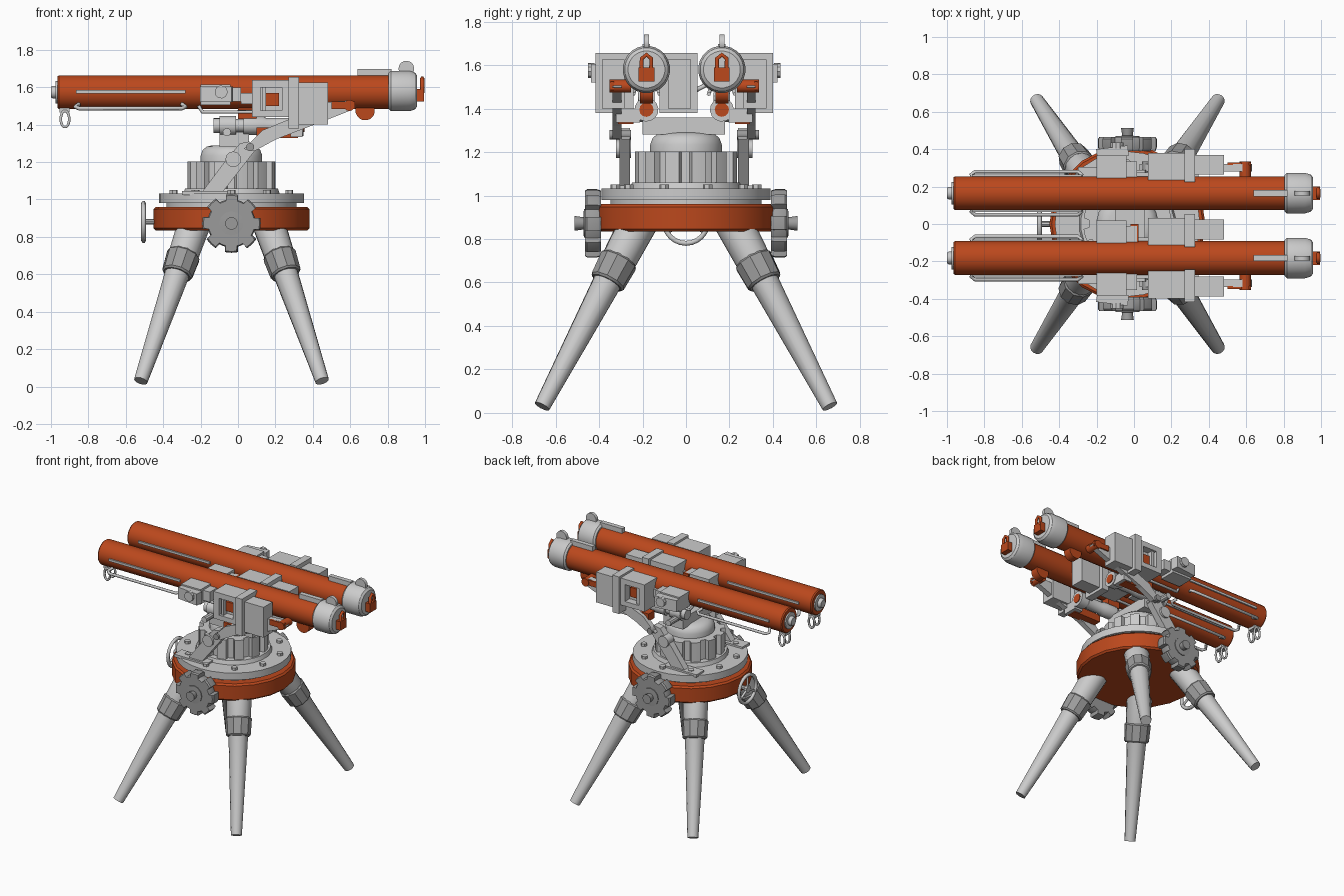
import bpy, bmesh
from math import sin, cos, pi, radians
from mathutils import Vector as V, Matrix

if "Cube" in bpy.data.objects:
    bpy.data.objects.remove(bpy.data.objects["Cube"])


def material(name, c):
    m = bpy.data.materials.new(name)
    m.diffuse_color = (*c, 1)
    m.use_nodes = True
    m.node_tree.nodes["Principled BSDF"].inputs["Base Color"].default_value = m.diffuse_color
    return m


RUST = material("rust_paint", (0.5, 0.065, 0.012))
DARK = material("dark_metal", (0.33, 0.33, 0.33))
CX = -0.035  # pedestal centre


def finish(name, bm, mat=None, smooth=True):
    bmesh.ops.recalc_face_normals(bm, faces=bm.faces)
    me = bpy.data.meshes.new(name)
    bm.to_mesh(me)
    bm.free()
    if smooth:
        me.shade_smooth()
        me.set_sharp_from_angle(angle=radians(32))
    if mat:
        me.materials.append(mat)
    ob = bpy.data.objects.new(name, me)
    bpy.context.collection.objects.link(ob)
    return ob


def box(name, x, y, z, mat=None, rz=0):
    """Box from (min, max) pairs, optionally turned about its own vertical axis."""
    bm = bmesh.new()
    c = V([(a + b) / 2 for a, b in (x, y, z)])
    size = [abs(b - a) for a, b in (x, y, z)]
    bmesh.ops.create_cube(bm, size=1, matrix=Matrix.Translation(c) @ Matrix.Rotation(rz, 4, 'Z')
                          @ Matrix.Diagonal((*size, 1)))
    return finish(name, bm, mat, False)


def lathe(name, origin, axis, profile, n=20, mat=None, section=None):
    """Sweep (distance, radius) steps along an axis; section = (angle, factor) list for gears."""
    section = section or [(2 * pi * (i + 0.5) / n, 1) for i in range(n)]
    axis = V(axis).normalized()
    u = axis.orthogonal().normalized()
    v = axis.cross(u)
    bm = bmesh.new()
    rings = [[bm.verts.new(V(origin) + axis * t + (u * cos(a) + v * sin(a)) * r * f) for a, f in section]
             for t, r in profile]
    for p, q in zip(rings, rings[1:]):
        for i in range(len(p)):
            j = (i + 1) % len(p)
            bm.faces.new((p[i], p[j], q[j], q[i]))
    bm.faces.new(rings[0])
    bm.faces.new(rings[-1])
    return finish(name, bm, mat)


def teeth(n, low):
    out = []
    for i in range(n):
        out += [((i + o) * 2 * pi / n, f) for o, f in ((-.28, 1), (0, 1), (.24, 1), (.3, low), (.48, low), (.66, low))]
    return out


def plate(name, pts, y, mat=None):
    """Side profile in x, z extruded between two y values."""
    bm = bmesh.new()
    a, b = ([bm.verts.new((px, yy, pz)) for px, pz in pts] for yy in y)
    for i in range(len(a)):
        j = (i + 1) % len(a)
        bm.faces.new((a[i], a[j], b[j], b[i]))
    bm.faces.new(a)
    bm.faces.new(b)
    return finish(name, bm, mat, False)


def rod(name, pts, r, closed=False, mat=None):
    cu = bpy.data.curves.new(name, 'CURVE')
    cu.dimensions = '3D'
    cu.bevel_depth, cu.bevel_resolution, cu.use_fill_caps = r, 1, True
    sp = cu.splines.new('POLY')
    sp.points.add(len(pts) - 1)
    for p, co in zip(sp.points, pts):
        p.co = (*co, 1)
    sp.use_cyclic_u = closed
    if mat:
        cu.materials.append(mat)
    ob = bpy.data.objects.new(name, cu)
    bpy.context.collection.objects.link(ob)
    return ob


def ring(name, c, r, thick, plane, n=20, mat=None, stretch=1):
    pts = []
    for i in range(n):
        a, b = r * cos(2 * pi * i / n), r * stretch * sin(2 * pi * i / n)
        pts.append(V(c) + (V((a, 0, b)) if plane == 'xz' else V((0, a, b))))
    return rod(name, pts, thick, True, mat)


# Legs with collars
for sx in (-1, 1):
    for sy in (-1, 1):
        foot = V((CX + sx * 0.485, sy * 0.662, 0.03))
        d = V((-sx * 0.34, -sy * 0.525, 1))
        lathe("leg", foot, d, [(0, .037), (.72, .068), (.76, .08), (1.0, .088)], 14)
        lathe("leg_collar", foot, d, [(.67, .076), (.68, .084), (.79, .09), (.80, .082)], 10, DARK)

# Turntable drum, flange, bolts, ring gear and dome
lathe("base_drum", (CX, 0, .835), (0, 0, 1), [(0, .405), (.012, .417), (.113, .417), (.125, .405)], 20, RUST)
lathe("drum_core", (CX, 0, .94), (0, 0, 1), [(0, .35), (.06, .35)], 24)
lathe("flange", (CX, 0, .98), (0, 0, 1), [(0, .388), (.052, .388)], 28)
lathe("gear_seat", (CX, 0, 1.03), (0, 0, 1), [(0, .26), (.03, .25)], 24)
for i in range(10):
    a = 2 * pi * (i + .5) / 10
    lathe("flange_bolt", (CX + .325 * cos(a), .325 * sin(a), 1.03), (0, 0, 1), [(0, .022), (.02, .022)], 6)
lathe("ring_gear", (CX, 0, 1.06), (0, 0, 1), [(0, .236), (.143, .236)], section=teeth(12, .87))
lathe("dome", (CX, 0, 1.19), (0, 0, 1), [(0, .166), (.045, .166), (.075, .155), (.093, .132), (.1, .1)], 24)

# Side cog knobs and the rear handwheel
for s in (-1, 1):
    lathe("cog_knob", (CX, s * .39, .872), (0, s, 0), [(0, .15), (.02, .157), (.065, .157), (.075, .15)],
          mat=DARK, section=teeth(8, .82))
    lathe("cog_hub", (CX, s * .46, .872), (0, s, 0), [(0, .065), (.01, .065), (.012, .028), (.052, .034)], 12, DARK)
ring("handwheel_rim", (-.505, 0, .88), .1, .013, 'yz', 24)
for i in range(3):
    a = 2 * pi * i / 3 + pi / 2
    rod("handwheel_spoke", [(-.505, 0, .88), (-.505, .1 * cos(a), .88 + .1 * sin(a))], .009)
lathe("handwheel_shaft", (-.515, 0, .88), (1, 0, 0), [(0, .025), (.02, .025), (.02, .015), (.09, .015)], 10)


def sight_kit(yc, s):
    """Boxes bolted to one side of a tube."""
    Y = lambda a, b: (yc + s * a, yc + s * b)
    box("housing_back", (.075, .27), Y(.07, .16), (1.44, 1.64))
    for x, z in (((.075, .27), (1.60, 1.64)), ((.075, .27), (1.44, 1.475)),
                 ((.075, .12), (1.475, 1.60)), ((.235, .27), (1.475, 1.60))):
        box("housing_frame", x, Y(.16, .215), z)
    box("housing_window", (.15, .22), Y(.16, .175), (1.50, 1.57), RUST)
    box("housing_rib", (.13, .15), Y(.16, .2), (1.475, 1.60))
    box("shield_plate", (.27, .325), Y(.06, .235), (1.38, 1.655))
    plate("front_box", [(.325, 1.40), (.48, 1.40), (.48, 1.625), (.325, 1.625)], Y(.10, .205))
    box("sight_box", (-.2, -.04), Y(.075, .2), (1.505, 1.615))
    box("sight_step", (-.04, .015), Y(.08, .17), (1.525, 1.60))
    box("sight_link", (.015, .08), Y(.07, .11), (1.51, 1.57))


def launcher(yc, s):
    Y = lambda a, b: (yc + s * a, yc + s * b)
    X = (1, 0, 0)
    # Tube, nose cap and tail knob
    lathe("tube", (-.965, yc, 1.574), X, [(0, .085), (.008, .091), (1.80, .091)], 24, RUST)
    lathe("nose_cap", (.805, yc, 1.58), X, [(0, .097), (.012, .109), (.11, .109), (.14, .1), (.152, .085)], 24)
    lathe("tail_knob", (-1.0, yc, 1.574), X, [(0, .028), (.01, .034), (.025, .034), (.025, .06), (.04, .06)], 12)
    box("nose_latch", (.95, .995), Y(-.036, .036), (1.525, 1.59), RUST)
    rod("nose_loop", [(.985, yc - .022, 1.57), (.985, yc - .022, 1.63), (.985, yc, 1.648),
                      (.985, yc + .022, 1.63), (.985, yc + .022, 1.57)], .011, mat=RUST)
    box("top_rail", (.64, .82), Y(-.017, .017), (1.655, 1.698))
    lathe("top_lug", (.9, yc - .012, 1.70), (0, 1, 0), [(0, .042), (.024, .042)], 14)
    # Sling loop at the tail
    box("sling_lug", (-.955, -.90), Y(-.03, .03), (1.465, 1.50))
    for o in (-.03, .03):
        ring("sling_loop", (-.925, yc + o, 1.43), .023, .008, 'xz', 14, stretch=1.9)
    # Hand rails either side and the short rail underneath
    for o in (-1, 1):
        P = lambda x, k, z: (x, yc + o * k, z)
        rod("hand_rail", [P(-.85, .07, 1.51), P(-.87, .10, 1.495), P(-.85, .115, 1.487), P(-.30, .115, 1.487),
                          P(-.28, .10, 1.495), P(-.30, .07, 1.51)], .011)
        box("side_strip", (-.865, -.28), (yc + o * .085, yc + o * .1), (1.568, 1.585))
        rod("lower_rail", [P(-.21, .05, 1.50), P(-.19, .06, 1.468), P(.1, .06, 1.468)], .01)
    # Scope slung below the tube
    lathe("scope", (-.13, yc, 1.395), X, [(0, .04), (.03, .04), (.03, .052), (.12, .052), (.12, .035), (.16, .035),
                                        (.16, .05), (.26, .05), (.28, .042), (.40, .042), (.42, .055), (.48, .055)], 14)
    lathe("scope_lens", (.345, yc, 1.395), X, [(0, .033), (.01, .033)], 12, RUST)
    box("scope_mount", (.0, .1), Y(-.03, .03), (1.43, 1.50), RUST)
    lathe("belly_wheel", (.68, yc - .03, 1.475), (0, 1, 0), [(0, .052), (.06, .052)], 16, RUST)
    # Sight end piece, slightly turned
    box("sight_cover", (-.2, -.03), Y(.19, .245), (1.52, 1.605), rz=s * .12)
    lathe("sight_dial", (-.09, yc + s * .24, 1.575), (0, s, 0), [(0, .035), (.03, .035)], 10)
    sight_kit(yc, s)
    # Folding support arm: lower strut, upper arm, pivots
    plate("lower_strut", [(-.2, 1.03), (-.09, 1.03), (.09, 1.26), (.06, 1.31), (.01, 1.30), (-.08, 1.19)], Y(.075, .125))
    box("strut_foot", (-.3, -.03), Y(.05, .14), (1.025, 1.045))
    plate("upper_arm", [(.03, 1.27), (.09, 1.26), (.2, 1.32), (.46, 1.42), (.60, 1.475), (.63, 1.50),
                        (.60, 1.53), (.46, 1.52), (.30, 1.44), (.13, 1.37)], Y(.115, .155))
    box("arm_spacer", (.1, .32), Y(.06, .13), (1.33, 1.385), RUST)
    box("arm_foot", (.28, .345), Y(.03, .14), (1.335, 1.40))
    for x, z, r, m in ((-.025, 1.215, .042, None), (.065, 1.28, .022, DARK), (.595, 1.503, .03, RUST)):
        lathe("arm_pivot", (x, yc + s * .07, z), (0, s, 0), [(0, r), (.07 if m is None else .1, r)], 12, m)
    box("arm_tip_link", (.5, .625), Y(.15, .165), (1.485, 1.525), RUST)
    lathe("cross_bar", (-.06, yc, 1.36), (0, s, 0), [(0, .022), (.13, .022)], 10)


launcher(-.182, -1)
launcher(.165, 1)
sight_kit(-.182, 1)  # shared box set between the tubes
box("link_block", (-.02, .025), (-.1, .0), (1.50, 1.60), RUST)
# Cradle tying the tubes to the dome
box("cradle", (-.1, .06), (-.2, .18), (1.28, 1.36))
